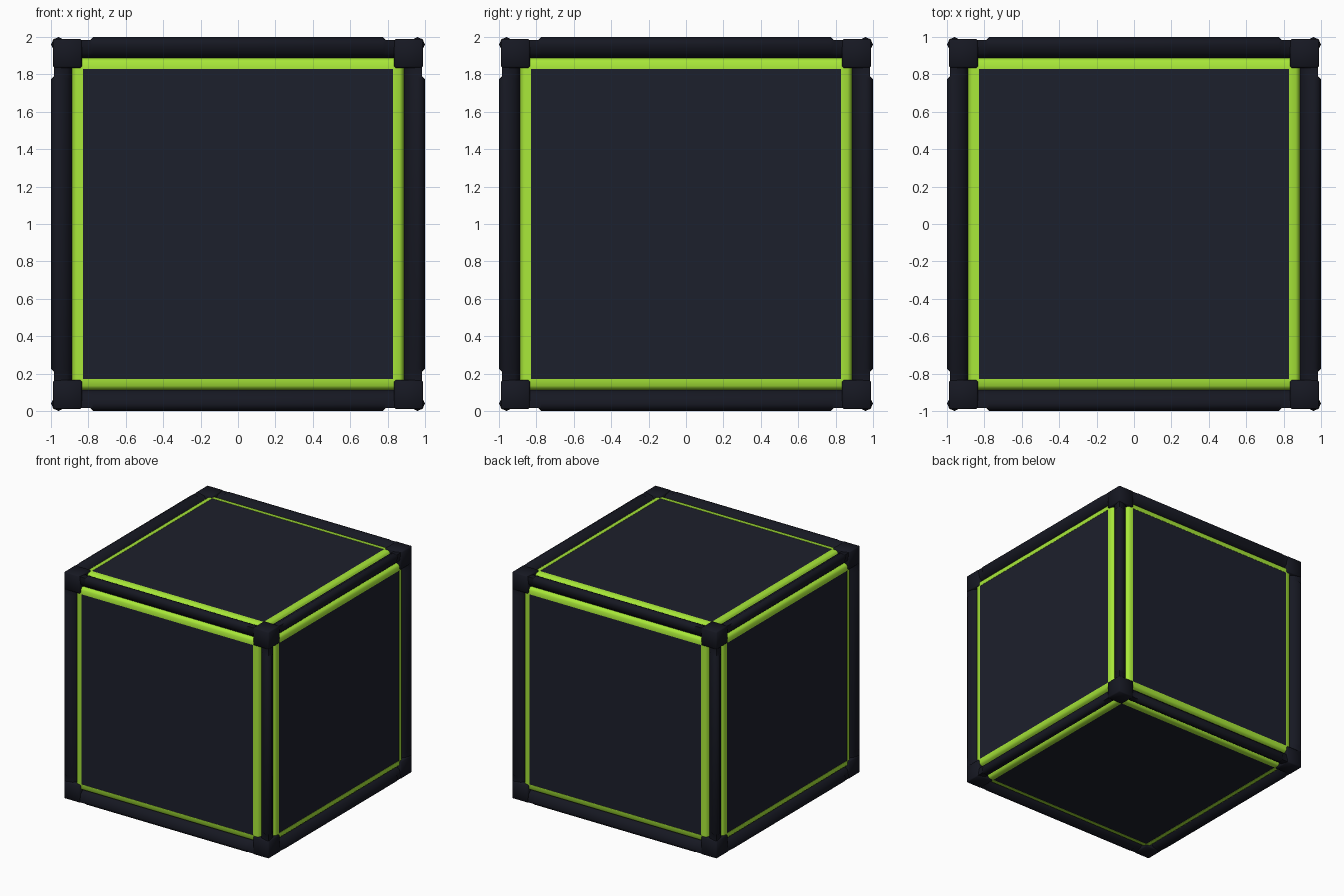
import bpy, bmesh, math
from mathutils import Matrix, Vector

if "Cube" in bpy.data.objects:
    bpy.data.objects.remove(bpy.data.objects["Cube"])

CENTRE = Vector((0, 0, 1))


def material(name, rgb):
    m = bpy.data.materials.new(name)
    m.diffuse_color = (*rgb, 1)
    m.use_nodes = True
    m.node_tree.nodes["Principled BSDF"].inputs["Base Color"].default_value = m.diffuse_color
    return m


PANEL = material("dark_panel", (0.012, 0.014, 0.025))
FRAME = material("dark_frame", (0.008, 0.009, 0.016))
GREEN = material("lime_strip", (0.39, 0.80, 0.04))


def make(name, bm, mat, matrix, smooth=True):
    bmesh.ops.recalc_face_normals(bm, faces=bm.faces)
    me = bpy.data.meshes.new(name)
    bm.to_mesh(me)
    bm.free()
    me.transform(Matrix.Translation(CENTRE) @ matrix)
    me.materials.append(mat)
    ob = bpy.data.objects.new(name, me)
    bpy.context.collection.objects.link(ob)
    if smooth:
        bpy.ops.object.select_all(action='DESELECT')
        ob.select_set(True)
        bpy.context.view_layer.objects.active = ob
        bpy.ops.object.shade_smooth_by_angle(angle=math.radians(50))
    return ob


def loft(sections):
    """Skin a row of equal-length point loops and cap both ends."""
    bm = bmesh.new()
    rings = [[bm.verts.new(p) for p in s] for s in sections]
    n = len(rings[0])
    for a, b in zip(rings, rings[1:]):
        for i in range(n):
            j = (i + 1) % n
            bm.faces.new((a[i], a[j], b[j], b[i]))
    bm.faces.new(rings[0])
    bm.faces.new(rings[-1])
    return bm


def rot(deg, axis):
    return Matrix.Rotation(math.radians(deg), 4, axis)


# Rotations carrying the top face to each side of the cube
FACES = {"top": Matrix.Identity(4), "bottom": rot(180, 'X')}
for i, side in enumerate(("front", "right", "back", "left")):
    FACES[side] = rot(90 * i, 'Z') @ rot(90, 'X')

STRIP = [(0.83, 0.90), (0.83, 0.977), (0.865, 0.976), (0.88, 0.965), (0.888, 0.94), (0.90, 0.90)]
for side, face in FACES.items():
    # Flat panel
    bm = bmesh.new()
    bmesh.ops.create_cube(bm, size=1, matrix=Matrix.Translation((0, 0, 0.925))
                          @ Matrix.Diagonal((1.68, 1.68, 0.1, 1)))
    make(side + "_panel", bm, PANEL, face, smooth=False)
    # Four lime strips around the panel
    for k in range(4):
        bm = loft([[(x, y, z) for x, z in STRIP] for y in (-0.84, 0.84)])
        make(f"{side}_strip_{k + 1}", bm, GREEN, face @ rot(90 * k, 'Z'))

# Rounded edge bars, slightly lower near the ends
HALF = [(0.885, 0.943), (0.915, 0.977), (0.96, 1.0)]
BAR = HALF + [(0.987, 0.987)] + [(y, x) for x, y in reversed(HALF)] + [(0.885, 0.885)]
LENGTHS = [(-0.85, 0.985), (-0.79, 0.985), (-0.775, 1.0), (0.775, 1.0), (0.79, 0.985), (0.85, 0.985)]
for axis, turn in (("upright", Matrix.Identity(4)), ("side", rot(90, 'X')), ("cross", rot(90, 'Y'))):
    for k in range(4):
        bm = loft([[(min(x, top), min(y, top), z) for x, y in BAR] for z, top in LENGTHS])
        make(f"{axis}_edge_bar_{k + 1}", bm, FRAME, turn @ rot(90 * k, 'Z'))

# Corner blocks with softened edges
n = 0
for x in (-1, 1):
    for y in (-1, 1):
        for z in (-1, 1):
            n += 1
            bm = bmesh.new()
            bmesh.ops.create_cube(bm, size=0.155)
            bmesh.ops.bevel(bm, geom=bm.edges[:], offset=0.008, segments=1, affect='EDGES')
            make(f"corner_block_{n}", bm, FRAME, Matrix.Translation(Vector((x, y, z)) * 0.9125))
